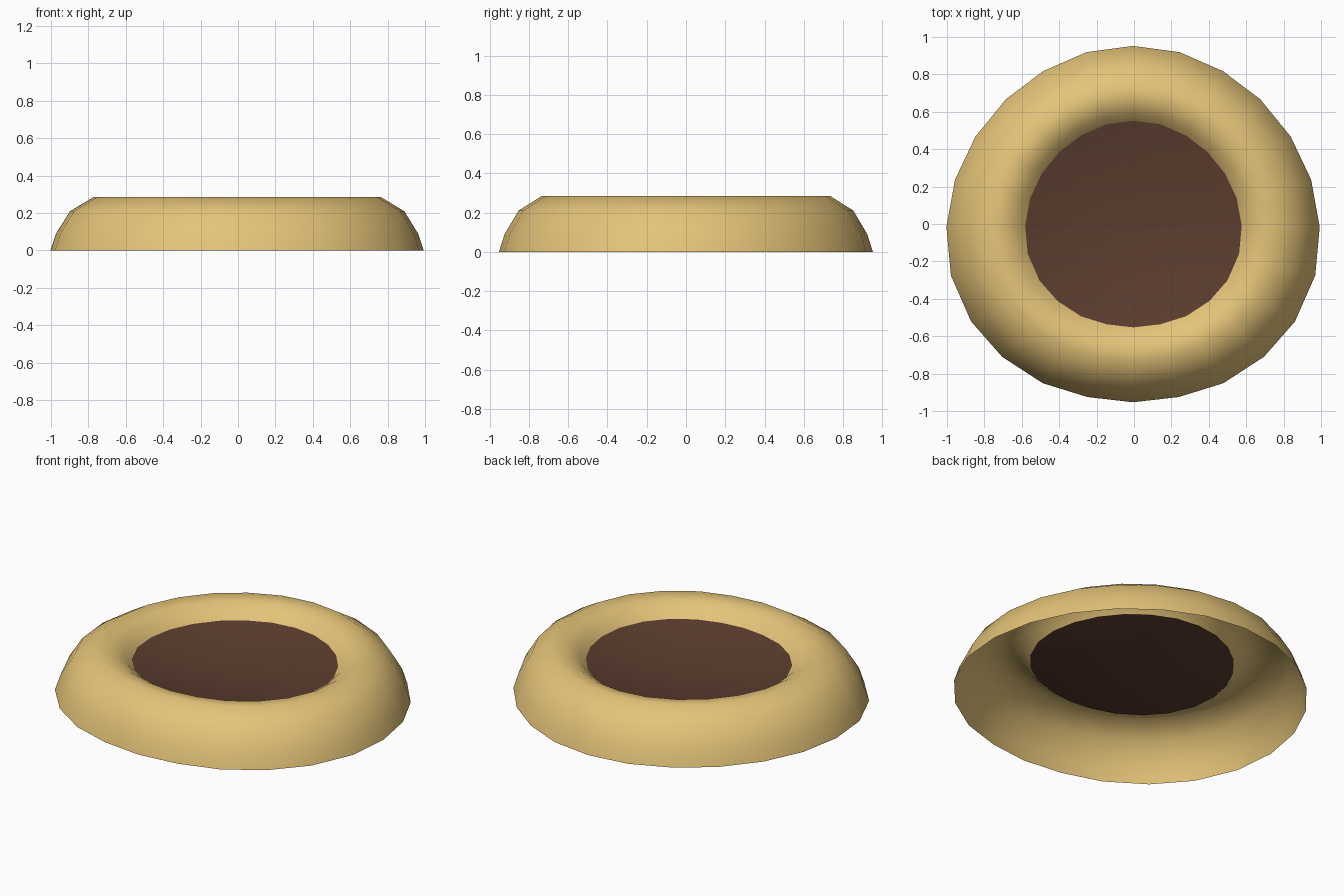
import bpy
import bmesh

cube = bpy.data.objects.get("Cube")
if cube:
    bpy.data.objects.remove(cube)


def make_material(name, colour):
    mat = bpy.data.materials.new(name)
    mat.use_nodes = True
    mat.diffuse_color = colour
    mat.node_tree.nodes["Principled BSDF"].inputs["Base Color"].default_value = colour
    return mat


# Slightly uneven rim: right half from front to back, then mirrored and nudged
half_rim = [(0, -.95), (.245, -.922), (.483, -.848), (.7, -.707), (.866, -.518),
            (.974, -.272), (.998, -.013), (.952, .24), (.843, .47), (.68, .67),
            (.481, .82), (.248, .922), (0, .955)]
rim = half_rim + [(-x, y) for x, y in half_rim[-2:0:-1]]
rim = [(x - .005, y - .003) for x, y in rim]

# Cross-section as (fraction of the rim, height), from outer base to inner edge
crust_profile = [(1, 0), (.97, .09), (.895, .21), (.77, .285),
                 (.68, .275), (.62, .24), (.577, .196)]

# Hollowed dish that closes the hole
edge, edge_height, depth = .58, .2, .065
filling_profile = [(edge * t, edge_height - depth * (1 - t * t))
                   for t in (1, .8, .6, .4, .2)]


def loft(name, profile, mat, centre_height=None):
    """Sweep a profile around the rim, optionally closing the middle."""
    bm = bmesh.new()
    rings = [[bm.verts.new((x * s, y * s, z)) for x, y in rim] for s, z in profile]
    count = len(rim)
    for outer, inner in zip(rings, rings[1:]):
        for i in range(count):
            j = (i + 1) % count
            bm.faces.new((outer[i], outer[j], inner[j], inner[i]))
    if centre_height is not None:
        tip = bm.verts.new((0, 0, centre_height))
        for i in range(count):
            bm.faces.new((rings[-1][i], rings[-1][(i + 1) % count], tip))
    for face in bm.faces:
        face.smooth = True
    mesh = bpy.data.meshes.new(name)
    bm.to_mesh(mesh)
    bm.free()
    mesh.materials.append(mat)
    obj = bpy.data.objects.new(name, mesh)
    bpy.context.collection.objects.link(obj)
    return obj


# Open-bottomed puffy ring and the dark centre
loft("crust_ring", crust_profile, make_material("golden_tan", (.78, .55, .19, 1)))
loft("filling", filling_profile, make_material("dark_brown", (.107, .047, .028, 1)),
     edge_height - depth)
